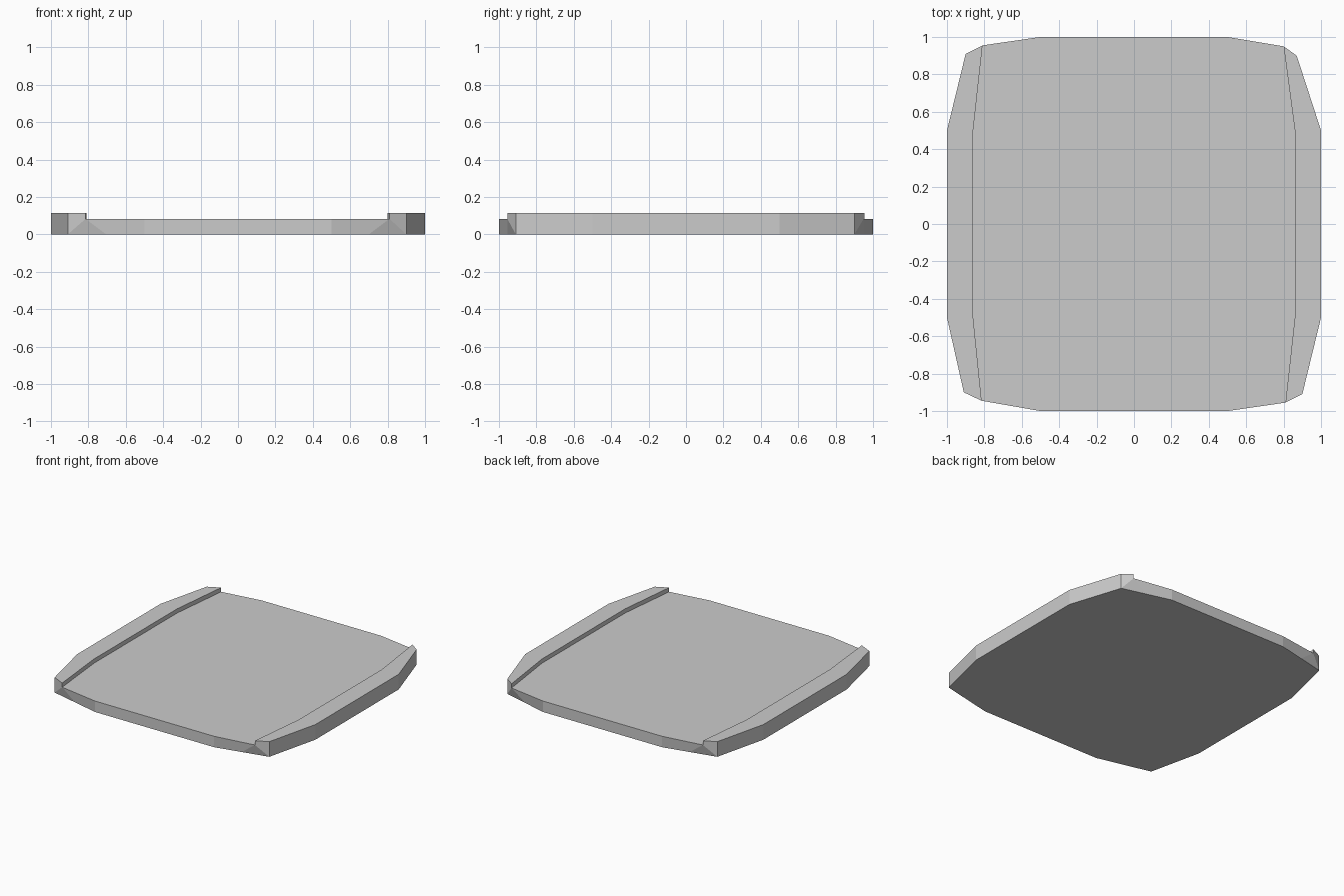
import bpy, bmesh
from mathutils import Vector

if "Cube" in bpy.data.objects:
    bpy.data.objects.remove(bpy.data.objects["Cube"])

DECK, RIM = 0.083, 0.115

# Each corner: sign x, sign y, rail inner end (x, y), outer corner (x, y)
corners = {
    (1, -1): ((0.81, 0.955), (0.90, 0.91)),
    (1, 1): ((0.80, 0.95), (0.87, 0.90)),
    (-1, 1): ((0.81, 0.955), (0.90, 0.91)),
    (-1, -1): ((0.815, 0.945), (0.91, 0.90)),
}

bm = bmesh.new()


def face(pts):
    bm.faces.new([bm.verts.new(p) for p in pts])


def at(p, z):
    return Vector((p[0], p[1], z))


def corner(sx, sy):
    """Named outline points of one corner."""
    (ix, iy), (ox, oy) = corners[(sx, sy)]
    pts = {
        "end": (0.5, 1), "foot": ((0.5 + ox) / 2, (1 + oy) / 2),
        "inner": (ix, iy), "outer": (ox, oy),
        "side": (1, 0.5), "bend": (0.86, 0.5),
    }
    return {k: (x * sx, y * sy) for k, (x, y) in pts.items()}


# Corner walls, from the straight end to the straight side
c = {k: corner(*k) for k in corners}
for p in c.values():
    face([at(p["end"], 0), at(p["foot"], 0), at(p["inner"], DECK), at(p["end"], DECK)])
    face([at(p["foot"], 0), at(p["outer"], 0), at(p["inner"], DECK)])
    face([at(p["outer"], 0), at(p["outer"], RIM), at(p["inner"], RIM), at(p["inner"], DECK)])
    face([at(p["outer"], 0), at(p["side"], 0), at(p["side"], RIM), at(p["outer"], RIM)])

# Straight end walls
for sy in (-1, 1):
    a, b = c[(-1, sy)]["end"], c[(1, sy)]["end"]
    face([at(a, 0), at(b, 0), at(b, DECK), at(a, DECK)])

# Side walls and raised rails
for sx in (-1, 1):
    f, r = c[(sx, -1)], c[(sx, 1)]
    face([at(f["side"], 0), at(r["side"], 0), at(r["side"], RIM), at(f["side"], RIM)])
    inner = [f["inner"], f["bend"], r["bend"], r["inner"]]
    outer = [f["outer"], f["side"], r["side"], r["outer"]]
    for i in range(3):
        face([at(inner[i], RIM), at(inner[i + 1], RIM), at(outer[i + 1], RIM), at(outer[i], RIM)])
        face([at(inner[i], DECK), at(inner[i + 1], DECK), at(inner[i + 1], RIM), at(inner[i], RIM)])

# Deck and underside, walked round all four corners
order = [(1, -1), (1, 1), (-1, 1), (-1, -1)]
deck, under = [], []
for n, k in enumerate(order):
    d, u = ["end", "inner", "bend"], ["end", "foot", "outer", "side"]
    if n % 2:
        d.reverse()
        u.reverse()
    deck += [at(c[k][name], DECK) for name in d]
    under += [at(c[k][name], 0) for name in u]
face(deck)
face(under)

bmesh.ops.remove_doubles(bm, verts=bm.verts, dist=1e-4)
bmesh.ops.recalc_face_normals(bm, faces=bm.faces)
mesh = bpy.data.meshes.new("tray")
bm.to_mesh(mesh)
bm.free()
bpy.context.collection.objects.link(bpy.data.objects.new("tray", mesh))
